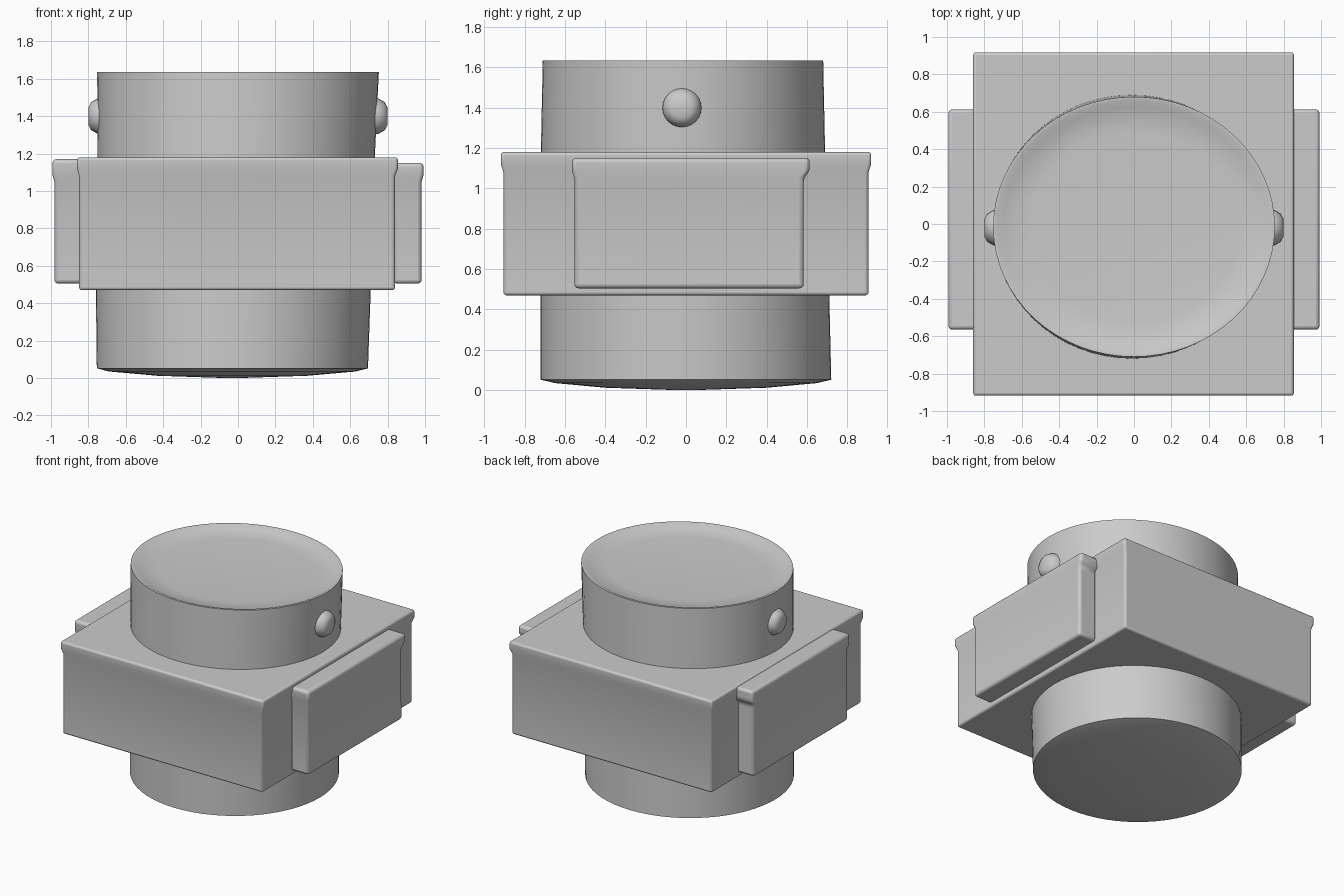
import bpy, bmesh, math
from mathutils import Matrix

cube = bpy.data.objects.get("Cube")
if cube:
    bpy.data.objects.remove(cube)

grey = bpy.data.materials.new("plain grey")
grey.use_nodes = True
color = (0.6, 0.6, 0.6, 1)
grey.diffuse_color = color
grey.node_tree.nodes["Principled BSDF"].inputs["Base Color"].default_value = color


def finish(name, bm, bevel=0):
    bmesh.ops.recalc_face_normals(bm, faces=bm.faces)
    mesh = bpy.data.meshes.new(name)
    bm.to_mesh(mesh)
    bm.free()
    mesh.materials.append(grey)
    obj = bpy.data.objects.new(name, mesh)
    bpy.context.collection.objects.link(obj)
    bpy.ops.object.select_all(action="DESELECT")
    obj.select_set(True)
    bpy.context.view_layer.objects.active = obj
    bpy.ops.object.shade_smooth_by_angle(angle=math.radians(40))
    if bevel:
        mod = obj.modifiers.new("soft edges", "BEVEL")
        mod.width, mod.segments = bevel, 3
        mod.limit_method, mod.angle_limit = "ANGLE", math.radians(40)
    return obj


def loft(name, rings, bevel=0):
    """Skin a stack of closed rings and cap both ends."""
    bm = bmesh.new()
    loops = [[bm.verts.new(p) for p in ring] for ring in rings]
    n = len(loops[0])
    for a, b in zip(loops, loops[1:]):
        for i in range(n):
            j = (i + 1) % n
            bm.faces.new((a[i], a[j], b[j], b[i]))
    bm.faces.new(loops[0])
    bm.faces.new(loops[-1])
    return finish(name, bm, bevel)


def rect(x0, x1, y0, y1, z):
    return [(x0, y0, z), (x1, y0, z), (x1, y1, z), (x0, y1, z)]


def oval(cx, cy, rx, ry, z, n=64):
    turns = [2 * math.pi * i / n for i in range(n)]
    return [(cx + rx * math.cos(t), cy + ry * math.sin(t), z) for t in turns]


# Square body with a faint lip around its top edge
loft("body", [rect(-.85, .84, -.905, .905, .47),
              rect(-.85, .84, -.905, .905, 1.08),
              rect(-.86, .855, -.918, .918, 1.12),
              rect(-.86, .855, -.918, .918, 1.18)], .015)

# Lower drum with a shallow domed underside
loft("lower_drum", [oval(-.03, 0, .04, .04, .0),
                    oval(-.03, 0, .40, .40, .012),
                    oval(-.03, 0, .66, .65, .035),
                    oval(-.03, 0, .725, .72, .052),
                    oval(-.025, -.005, .735, .715, .48)])

# Upper drum with a thin rim and a shallow dished top
loft("upper_drum", [oval(-.01, -.015, .74, .705, 1.15),
                    oval(0, -.015, .753, .695, 1.635),
                    oval(0, -.015, .735, .677, 1.635),
                    oval(0, -.015, .70, .642, 1.615),
                    oval(0, -.015, .56, .51, 1.605),
                    oval(0, -.015, .05, .05, 1.60)])

for side, word in ((1, "left"), (-1, "right")):
    # Side plate with a wider top lip
    top = 1.15 if side > 0 else 1.17
    inner, outer = .83 * side, .982 * side
    x0, x1 = sorted((inner, outer))
    lx0, lx1 = sorted((inner, outer + .01 * side))
    loft(word + "_side_plate", [rect(x0, x1, -.553, .583, .505),
                                rect(x0, x1, -.553, .583, 1.05),
                                rect(lx0, lx1, -.565, .613, 1.085),
                                rect(lx0, lx1, -.565, .613, top)], .02)

    # Rounded stud on the upper drum
    stud = loft(word + "_stud", [oval(0, 0, r, r, h, 24) for r, h in
                                 ((.10, .70), (.095, .75), (.075, .785),
                                  (.05, .798), (.01, .80))])
    stud.data.transform(Matrix.Translation((0, -.02, 1.4)) @
                        Matrix.Rotation(side * math.pi / 2, 4, "Y"))
